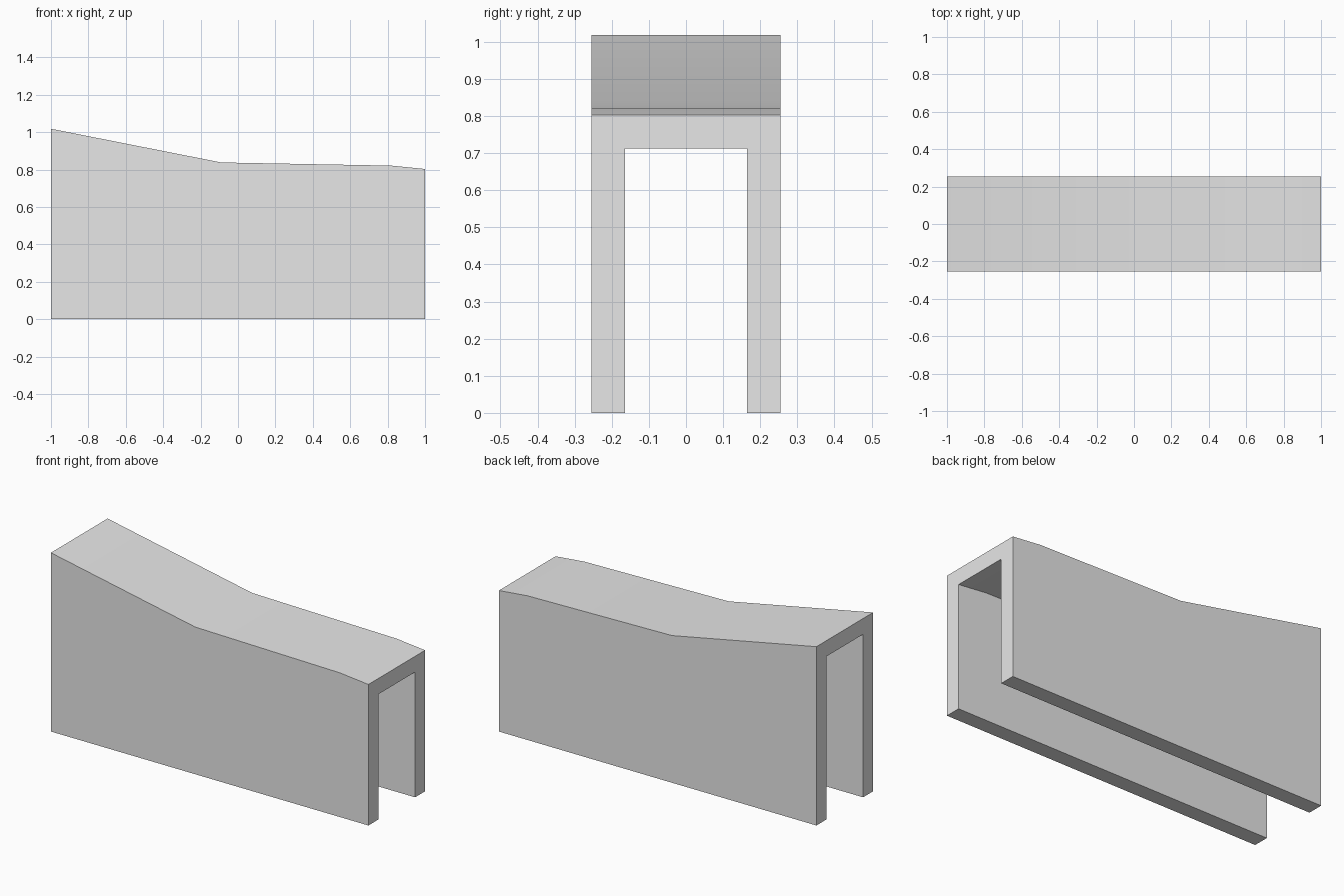
import bpy
import bmesh

cube = bpy.data.objects.get("Cube")
if cube:
    bpy.data.objects.remove(cube, do_unlink=True)

HALF_WIDTH = 0.255
WALL = 0.09
# Top edge of the cover along its length: (x, z)
TOP_LINE = [(-1.0, 1.018), (-0.09, 0.838), (0.82, 0.821), (1.0, 0.803)]

grey = bpy.data.materials.new("light_grey")
grey.use_nodes = True
colour = (0.8, 0.8, 0.8, 1.0)
grey.diffuse_color = colour
grey.node_tree.nodes["Principled BSDF"].inputs["Base Color"].default_value = colour


def channel_section(top):
    """Upside-down U outline as (y, z) for a given top height."""
    outer, inner = HALF_WIDTH, HALF_WIDTH - WALL
    right = [(-inner, top - WALL), (-inner, 0), (-outer, 0), (-outer, top)]
    return right + [(-y, z) for y, z in reversed(right)]


# Channel-shaped cover: one U section at each bend, bridged lengthwise
bm = bmesh.new()
rings = [[bm.verts.new((x, y, z)) for y, z in channel_section(top)]
         for x, top in TOP_LINE]
for a, b in zip(rings, rings[1:]):
    for i in range(len(a)):
        j = (i + 1) % len(a)
        bm.faces.new((a[i], a[j], b[j], b[i]))

# Open ends: only the wall thickness is closed
for ring in (rings[0], rings[-1]):
    bm.faces.new(ring)

bmesh.ops.recalc_face_normals(bm, faces=bm.faces)
mesh = bpy.data.meshes.new("channel_cover")
bm.to_mesh(mesh)
bm.free()
mesh.materials.append(grey)

cover = bpy.data.objects.new("channel_cover", mesh)
bpy.context.collection.objects.link(cover)
bpy.ops.object.select_all(action='DESELECT')
cover.select_set(True)
bpy.context.view_layer.objects.active = cover
bpy.ops.object.shade_smooth_by_angle()
